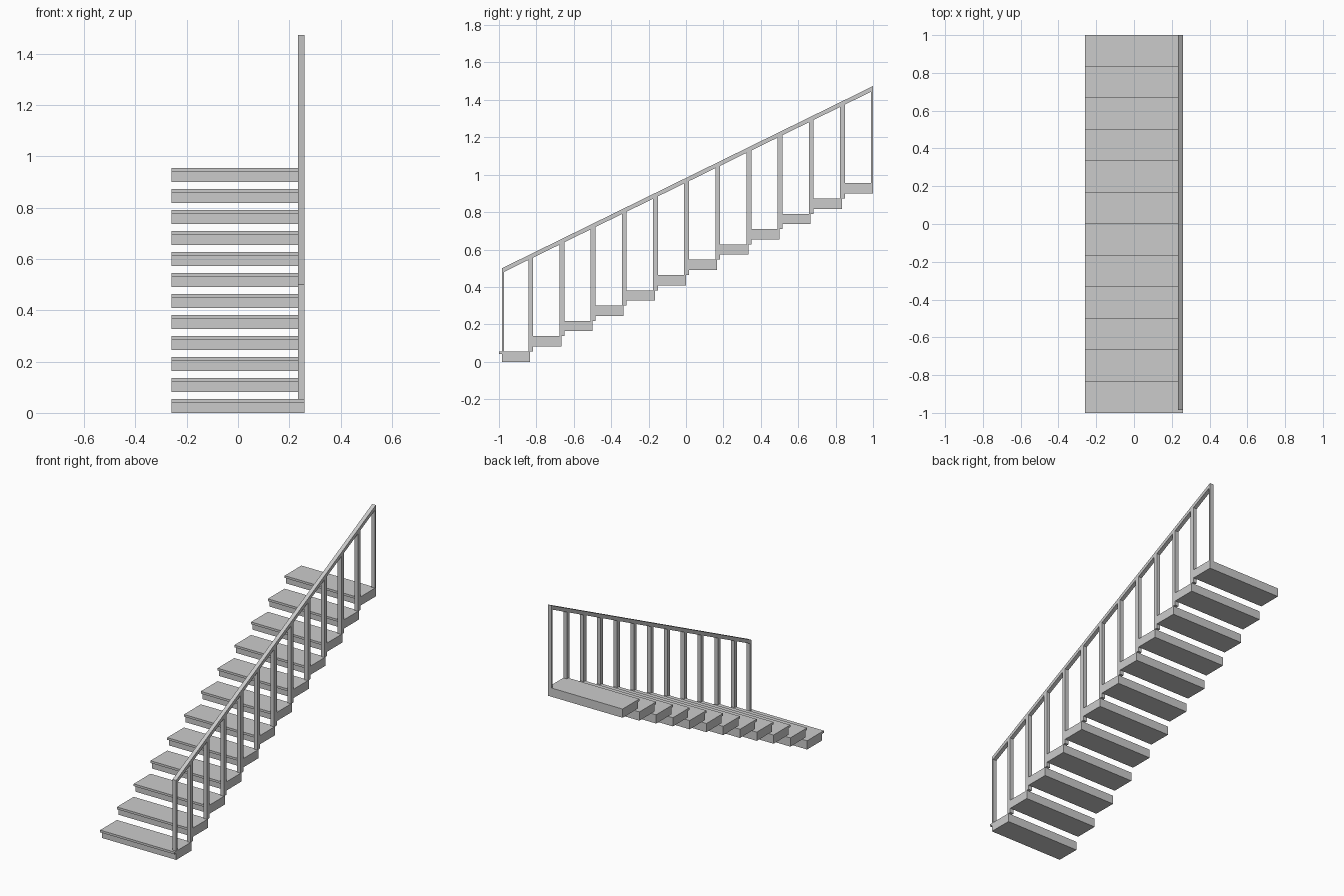
import bpy, bmesh

if "Cube" in bpy.data.objects:
    bpy.data.objects.remove(bpy.data.objects["Cube"])

STEPS, RUN, RISE = 12, 2 / 12, 0.0818
HALF_W, RAIL_X = 0.259, 0.234      # half width, inner face of the railing
THICK, NOSE_Z, NOSE = 0.055, 0.041, 0.016
Y0 = -1 + NOSE                     # front end of the railing


def prism(name, profile, x0, x1):
    """Extrude a (y, z) profile along x."""
    bm = bmesh.new()
    face = bm.faces.new([bm.verts.new((x0, y, z)) for y, z in profile])
    ext = bmesh.ops.extrude_face_region(bm, geom=[face])
    bmesh.ops.translate(bm, vec=(x1 - x0, 0, 0),
                        verts=[v for v in ext["geom"] if isinstance(v, bmesh.types.BMVert)])
    bmesh.ops.recalc_face_normals(bm, faces=bm.faces)
    mesh = bpy.data.meshes.new(name)
    bm.to_mesh(mesh)
    bm.free()
    obj = bpy.data.objects.new(name, mesh)
    bpy.context.collection.objects.link(obj)
    return obj


def rail_z(y):
    """Underside height of the sloped handrail."""
    return 0.475 + (y - Y0) * RISE / RUN


# Steps with a thin overhanging nosing
for i in range(STEPS):
    y, z, back = -1 + i * RUN, i * RISE, -1 + (i + 1) * RUN
    prism(f"step_{i + 1}", [(y + NOSE, z), (back, z), (back, z + THICK), (y, z + THICK),
                            (y, z + NOSE_Z), (y + NOSE, z + NOSE_Z)], -HALF_W, HALF_W)

# Posts at each step joint, half-width at both ends
for i in range(STEPS + 1):
    joint = -1 + i * RUN + 0.003
    a, b = max(joint - 0.013, Y0), min(joint + 0.013, 1.0)
    if i == 0:
        a, b = Y0, Y0 + 0.012
    base = max(i - 1, 0) * RISE + THICK
    prism(f"post_{i + 1}", [(a, base), (b, base), (b, rail_z(b) + 0.005), (a, rail_z(a) + 0.005)],
          RAIL_X, HALF_W)

# Sloped handrail with vertical ends
prism("handrail", [(Y0, rail_z(Y0)), (1, rail_z(1)), (1, rail_z(1) + 0.025), (Y0, rail_z(Y0) + 0.025)],
      RAIL_X, HALF_W)
